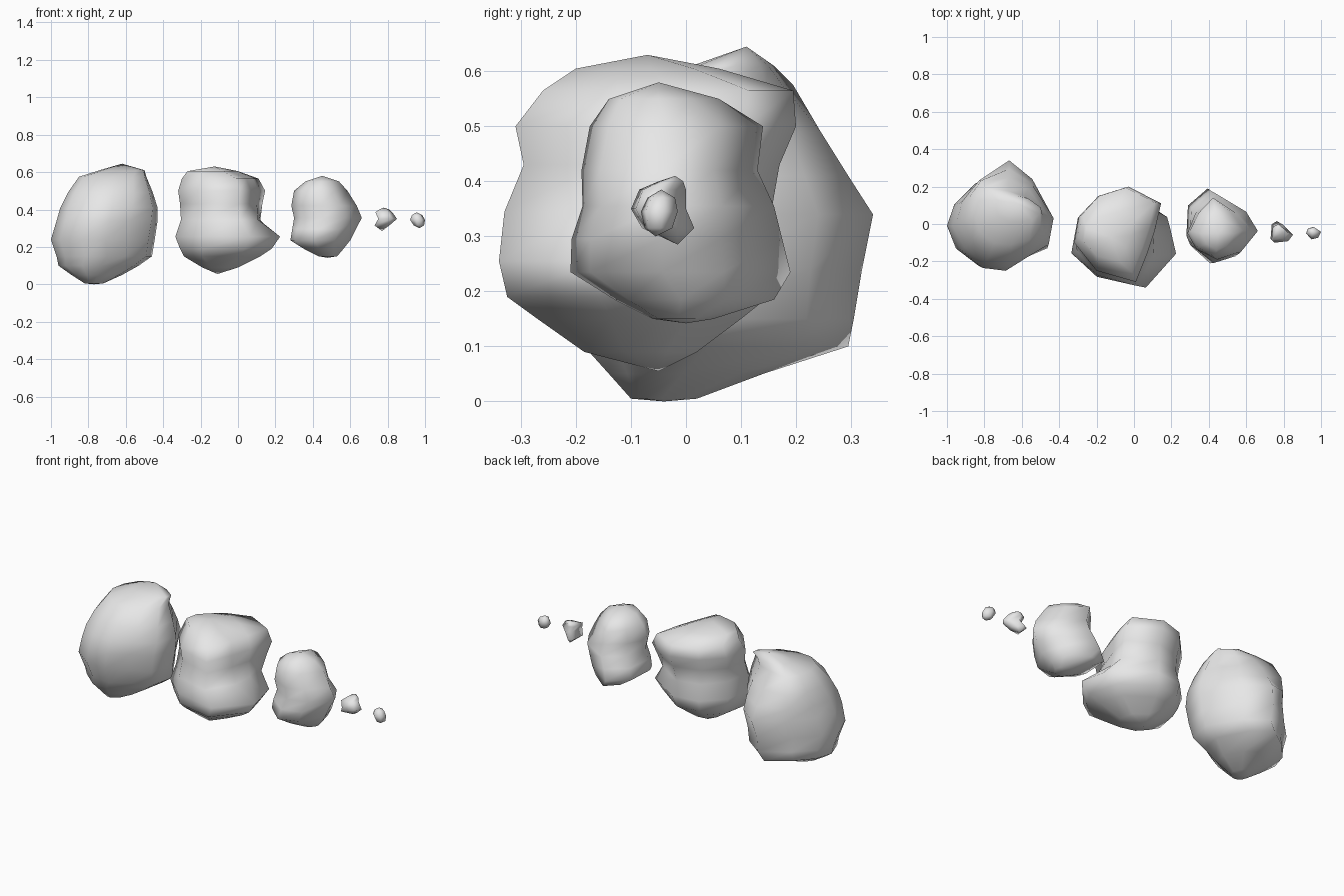
import bpy
import bmesh

# Remove the default cube only
default_cube = bpy.data.objects.get("Cube")
if default_cube:
    bpy.data.objects.remove(default_cube, do_unlink=True)

# One plain stone colour for every rock
stone = bpy.data.materials.new("stone_grey")
stone.use_nodes = True
stone_colour = (0.8, 0.8, 0.8, 1)
stone.diffuse_color = stone_colour
stone.node_tree.nodes["Principled BSDF"].inputs["Base Color"].default_value = stone_colour


def normalise(outline):
    """Scale a plan outline to the unit square."""
    xs, ys = zip(*outline)
    width = max(xs) - min(xs)
    depth = max(ys) - min(ys)
    return [((x - min(xs)) / width, (y - min(ys)) / depth) for x, y in outline]


def blend_plans(lower, upper, amount):
    """Mix two outlines with the same number of points."""
    mixed = []
    for (ax, ay), (bx, by) in zip(lower, upper):
        mixed.append((ax + (bx - ax) * amount, ay + (by - ay) * amount))
    return normalise(mixed)


def make_rock(name, outline, bottom, rings, top, upper_outline=None, blend_from=.3):
    """Loft from the lower to the upper plan outline through rings
    (z, left, right, front, back), closing on the bottom and top points."""
    bm = bmesh.new()
    lower_plan = normalise(outline)
    upper_plan = normalise(upper_outline or outline)
    base_z = rings[0][0]
    height = rings[-1][0] - base_z
    loops = []
    for z, left, right, front, back in rings:
        amount = ((z - base_z) / height - blend_from) / .4
        plan = blend_plans(lower_plan, upper_plan, min(max(amount, 0), 1))
        loop = []
        for u, v in plan:
            x = left + u * (right - left)
            y = front + v * (back - front)
            loop.append(bm.verts.new((x, y, z)))
        loops.append(loop)
    bottom_vert = bm.verts.new(bottom)
    top_vert = bm.verts.new(top)
    count = len(lower_plan)
    for i in range(count):
        j = (i + 1) % count
        bm.faces.new((bottom_vert, loops[0][j], loops[0][i]))
        bm.faces.new((top_vert, loops[-1][i], loops[-1][j]))
        for lower, upper in zip(loops, loops[1:]):
            bm.faces.new((lower[i], lower[j], upper[j], upper[i]))
    bmesh.ops.recalc_face_normals(bm, faces=bm.faces)
    for face in bm.faces:
        face.smooth = True
    mesh = bpy.data.meshes.new(name)
    bm.to_mesh(mesh)
    bm.free()
    mesh.materials.append(stone)
    rock = bpy.data.objects.new(name, mesh)
    bpy.context.collection.objects.link(rock)


# Largest rock, with a ridge along the top and a point at the back
make_rock(
    "largest_rock",
    outline=[(-.68, .34), (-.85, .225), (-.96, .11), (-1, -.01), (-.95, -.14),
             (-.83, -.235), (-.7, -.25), (-.59, -.18), (-.465, -.13),
             (-.43, .03), (-.55, .24)],
    upper_outline=[(-.7, .155), (-.84, .18), (-.89, .1), (-.91, 0), (-.88, -.1),
                   (-.79, -.17), (-.68, -.18), (-.57, -.15), (-.5, -.08),
                   (-.49, .01), (-.6, .12)],
    blend_from=.55,
    bottom=(-.77, -.04, 0),
    rings=[(.005, -.82, -.72, -.1, .02),
           (.05, -.89, -.62, -.14, .14),
           (.1, -.96, -.53, -.185, .295),
           (.15, -.97, -.46, -.205, .305),
           (.24, -1, -.445, -.235, .32),
           (.34, -.97, -.43, -.25, .34),
           (.41, -.95, -.43, -.23, .295),
           (.49, -.91, -.455, -.19, .245),
           (.575, -.85, -.49, -.11, .195),
           (.61, -.74, -.5, .01, .16)],
    top=(-.62, .11, .645))

# Second rock, pinched around the middle
make_rock(
    "waisted_rock",
    outline=[(-.03, .2), (-.19, .18), (-.3, .06), (-.335, -.14), (-.2, -.27),
             (.06, -.33), (.225, -.14), (.19, 0), (.17, .06)],
    upper_outline=[(-.03, .2), (-.19, .15), (-.295, .04), (-.32, -.1), (-.2, -.25),
                   (.01, -.31), (.07, -.16), (.11, -.04), (.145, .11)],
    bottom=(-.11, -.05, .055),
    rings=[(.09, -.19, 0, -.185, .02),
           (.15, -.29, .12, -.27, .1),
           (.19, -.31, .18, -.325, .15),
           (.255, -.335, .225, -.34, .17),
           (.345, -.305, .12, -.33, .155),
           (.43, -.31, .13, -.295, .17),
           (.5, -.32, .145, -.31, .2),
           (.565, -.3, .11, -.26, .195),
           (.605, -.27, 0, -.2, .06)],
    top=(-.125, -.07, .63))

# Middle rock
make_rock(
    "medium_rock",
    outline=[(.415, .19), (.29, .1), (.28, -.06), (.305, -.11), (.43, -.205),
             (.56, -.17), (.66, -.04), (.62, .07)],
    upper_outline=[(.43, .14), (.34, .06), (.28, -.04), (.33, -.13),
                   (.44, -.185), (.54, -.15), (.63, -.04), (.55, .06)],
    bottom=(.48, 0, .142),
    rings=[(.15, .43, .53, -.06, .05),
           (.185, .36, .56, -.13, .16),
           (.235, .28, .6, -.21, .19),
           (.295, .29, .63, -.208, .175),
           (.355, .3, .662, -.188, .16),
           (.42, .285, .635, -.19, .13),
           (.5, .3, .585, -.175, .14),
           (.55, .36, .54, -.14, .06)],
    top=(.45, -.05, .58))

# Two pebbles at the end of the row
make_rock(
    "large_pebble",
    outline=[(.78, .02), (.74, 0), (.73, -.1), (.82, -.09), (.85, -.05), (.82, -.02)],
    bottom=(.77, -.015, .285),
    rings=[(.315, .73, .81, -.08, .015),
           (.35, .75, .85, -.1, 0),
           (.385, .735, .825, -.085, 0),
           (.4, .755, .81, -.05, -.005)],
    top=(.78, -.02, .41))

make_rock(
    "small_pebble",
    outline=[(.96, -.01), (.93, -.02), (.92, -.05), (.95, -.085), (.985, -.075), (1, -.04)],
    bottom=(.97, -.055, .3),
    rings=[(.315, .94, .995, -.075, -.025),
           (.345, .92, 1, -.082, -.015),
           (.37, .93, .985, -.07, -.02)],
    top=(.955, -.045, .385))
